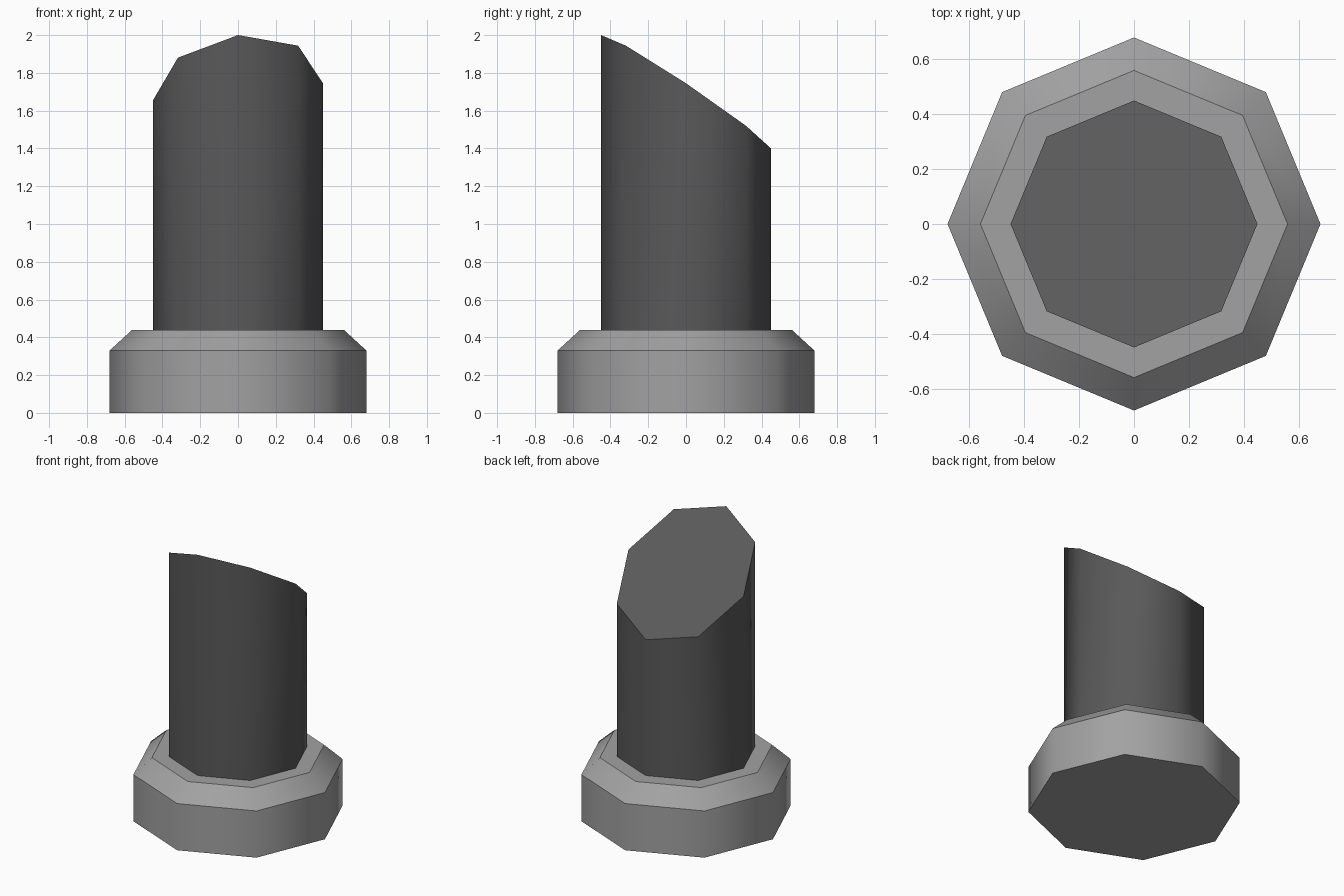
import bpy, bmesh, math

if "Cube" in bpy.data.objects:
    bpy.data.objects.remove(bpy.data.objects["Cube"])

SIDES = 8


def material(name, rgb):
    m = bpy.data.materials.new(name)
    m.diffuse_color = (*rgb, 1.0)
    m.use_nodes = True
    m.node_tree.nodes["Principled BSDF"].inputs["Base Color"].default_value = m.diffuse_color
    return m


def octagon_part(name, profile, mat, top_height=None):
    """Stack octagon rings from (radius, z) pairs; top_height(x, y) slants the last ring."""
    bm = bmesh.new()
    rings = []
    for i, (r, z) in enumerate(profile):
        ring = []
        for k in range(SIDES):
            a = 2 * math.pi * k / SIDES
            x, y = r * math.cos(a), r * math.sin(a)
            last = i == len(profile) - 1
            ring.append(bm.verts.new((x, y, top_height(x, y) if last and top_height else z)))
        rings.append(ring)
    bm.faces.new(rings[0][::-1])
    bm.faces.new(rings[-1])
    for lo, hi in zip(rings, rings[1:]):
        for k in range(SIDES):
            n = (k + 1) % SIDES
            bm.faces.new((lo[k], lo[n], hi[n], hi[k])).smooth = True
    # Smooth around the sides, crisp at every ring
    for ring in rings:
        for k in range(SIDES):
            bm.edges.get((ring[k], ring[(k + 1) % SIDES])).smooth = False
    me = bpy.data.meshes.new(name)
    bm.to_mesh(me)
    bm.free()
    me.materials.append(mat)
    ob = bpy.data.objects.new(name, me)
    bpy.context.collection.objects.link(ob)
    return ob


light_grey = material("light_grey", (0.36, 0.36, 0.36))
dark_grey = material("dark_grey", (0.10, 0.10, 0.10))

# Chamfered base collar
octagon_part("base_collar", [(0.68, 0), (0.68, 0.33), (0.56, 0.44)], light_grey)

# Post with a slanted cut top
octagon_part("slanted_post", [(0.45, 0.40), (0.45, 1.7)], dark_grey,
             lambda x, y: 1.70 + 0.10 * x - 0.667 * y)
